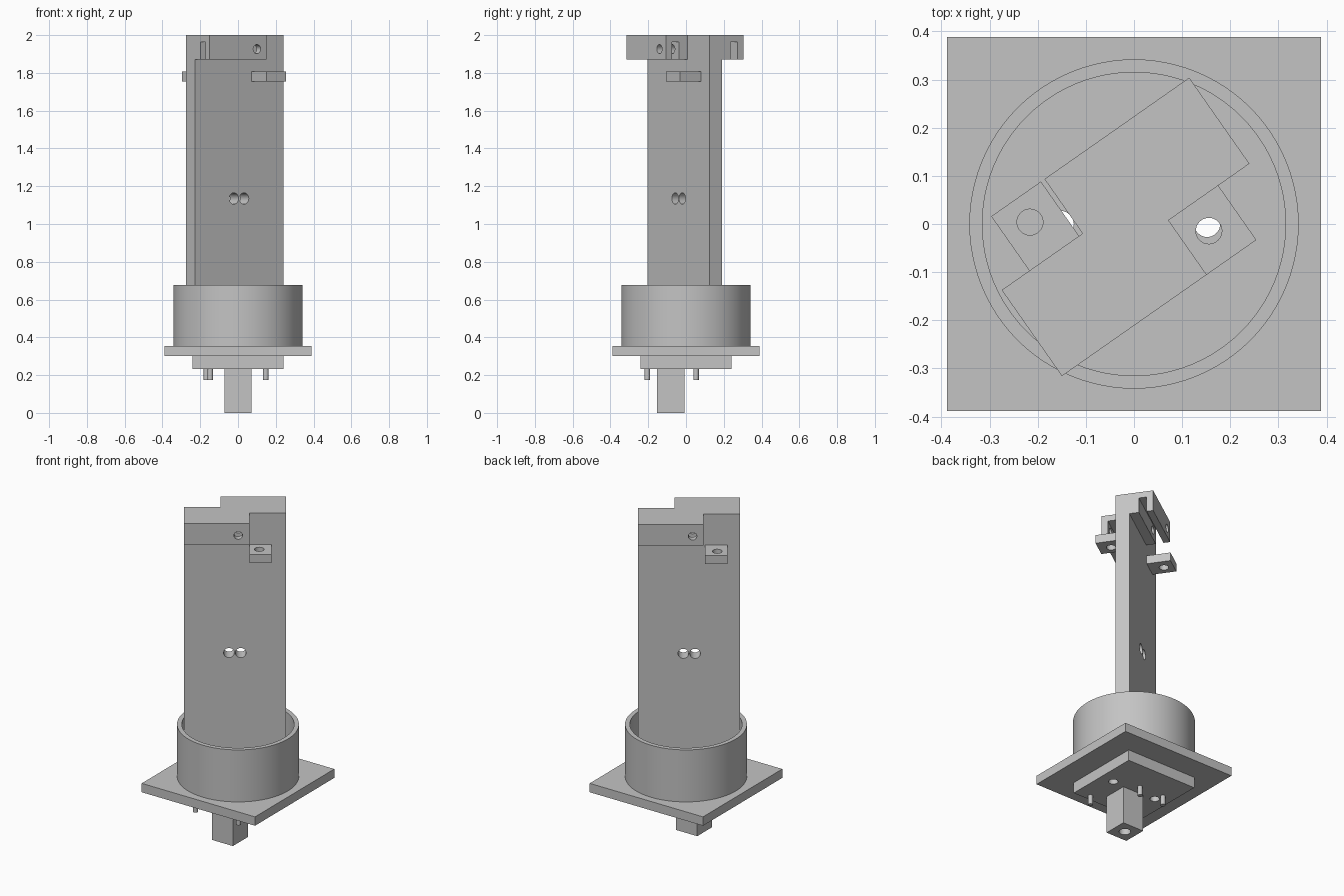
import bpy, math
from mathutils import Matrix

old = bpy.data.objects.get("Cube")
if old:
    bpy.data.objects.remove(old, do_unlink=True)

grey = bpy.data.materials.new("plain grey")
grey.use_nodes = True
COLOUR = (0.55, 0.55, 0.55, 1)
grey.diffuse_color = COLOUR
grey.node_tree.nodes["Principled BSDF"].inputs["Base Color"].default_value = COLOUR

# Turned frame shared by the column and everything attached to it
TURN = Matrix.Translation((-0.0175, -0.006, 0)) @ Matrix.Rotation(math.radians(35), 4, 'Z')
HALF_TURN = Matrix.Rotation(math.pi, 4, 'Z')


def finish(name, frame):
    ob = bpy.context.object
    ob.name = name
    ob.data.transform(frame @ ob.matrix_basis)
    ob.matrix_basis = Matrix()
    ob.data.materials.append(grey)
    return ob


def box(name, x, y, z, frame=Matrix()):
    bpy.ops.mesh.primitive_cube_add(size=1)
    ob = bpy.context.object
    mids = [(a + b) / 2 for a, b in (x, y, z)]
    sizes = [b - a for a, b in (x, y, z)]
    ob.data.transform(Matrix.Translation(mids) @ Matrix.Diagonal((*sizes, 1)))
    return finish(name, frame)


def rod(name, r, x, y, z, frame=Matrix(), sides=32):
    """Upright cylinder between two heights."""
    bpy.ops.mesh.primitive_cylinder_add(
        vertices=sides, radius=r, depth=z[1] - z[0], location=(x, y, (z[0] + z[1]) / 2))
    bpy.context.view_layer.update()
    return finish(name, frame)


def cross_rod(r, x, y, z, frame):
    """Cylinder across the column thickness, between two y values."""
    lay = Matrix.Translation((x, 0, z)) @ Matrix.Rotation(math.pi / 2, 4, 'X')
    return rod("cutter", r, 0, 0, (-y[1], -y[0]), frame @ lay)


def combine(target, other, operation='DIFFERENCE'):
    mod = target.modifiers.new("combine", 'BOOLEAN')
    mod.operation, mod.object, mod.solver = operation, other, 'EXACT'
    bpy.context.view_layer.objects.active = target
    bpy.ops.object.modifier_apply(modifier=mod.name)
    bpy.data.objects.remove(other, do_unlink=True)


def smooth(ob):
    bpy.ops.object.select_all(action='DESELECT')
    ob.select_set(True)
    bpy.context.view_layer.objects.active = ob
    bpy.ops.object.shade_smooth_by_angle(angle=math.radians(30))


# Base: wide plate, smaller plate below, two through holes
base = box("base_plate", (-0.388, 0.388), (-0.388, 0.388), (0.30, 0.355))
lower = box("lower_plate", (-0.24, 0.24), (-0.24, 0.24), (0.233, 0.30))
for plate in (base, lower):
    for x in (-0.152, 0.152):
        combine(plate, rod("cutter", 0.027, x, 0, (0.1, 0.5)))
    smooth(plate)

# Open collar
collar = rod("collar", 0.342, 0, 0, (0.355, 0.677), sides=96)
combine(collar, rod("cutter", 0.315, 0, 0, (0.2, 0.8), sides=96))
smooth(collar)

# Square post with a bore, and locating pins
post = box("square_post", (-0.072, 0.072), (-0.153, -0.007), (0, 0.233))
combine(post, rod("cutter", 0.033, 0, -0.08, (-0.1, 0.2)))
smooth(post)
for i, (x, y) in enumerate([(-0.147, -0.205), (0.147, -0.205), (0, 0.053), (-0.167, 0.053)]):
    smooth(rod(f"pin_{i + 1}", 0.0145, x, y, (0.175, 0.233), sides=24))

# Column: slab with a slotted arm on each face
column = box("column", (-0.286, 0.286), (-0.04, 0.04), (0.355, 2), TURN)
for side in (Matrix(), HALF_TURN):
    frame = TURN @ side
    arm = box("arm", (-0.286, 0.081), (-0.178, -0.04), (1.87, 2), frame)
    combine(arm, box("cutter", (-0.4, 0.2), (-0.14, -0.095), (1.7, 1.963), frame))
    combine(column, arm, 'UNION')
    combine(column, cross_rod(0.024, 0.019, (-0.3, -0.04), 1.926, frame))
for x in (-0.033, 0.033):
    combine(column, cross_rod(0.03, x, (-0.2, 0.2), 1.135, TURN))
smooth(column)

# Lugs with an upright hole, one per face
for name, x0, hole_x, hole_y, side in (("front_lug", 0.081, 0.137, -0.106, Matrix()),
                                       ("back_lug", 0.09, 0.157, -0.122, HALF_TURN)):
    frame = TURN @ side
    lug = box(name, (x0, x0 + 0.126), (-0.178, -0.04), (1.755, 1.807), frame)
    combine(lug, rod("cutter", 0.027, hole_x, hole_y, (1.6, 1.9), frame))
    smooth(lug)
